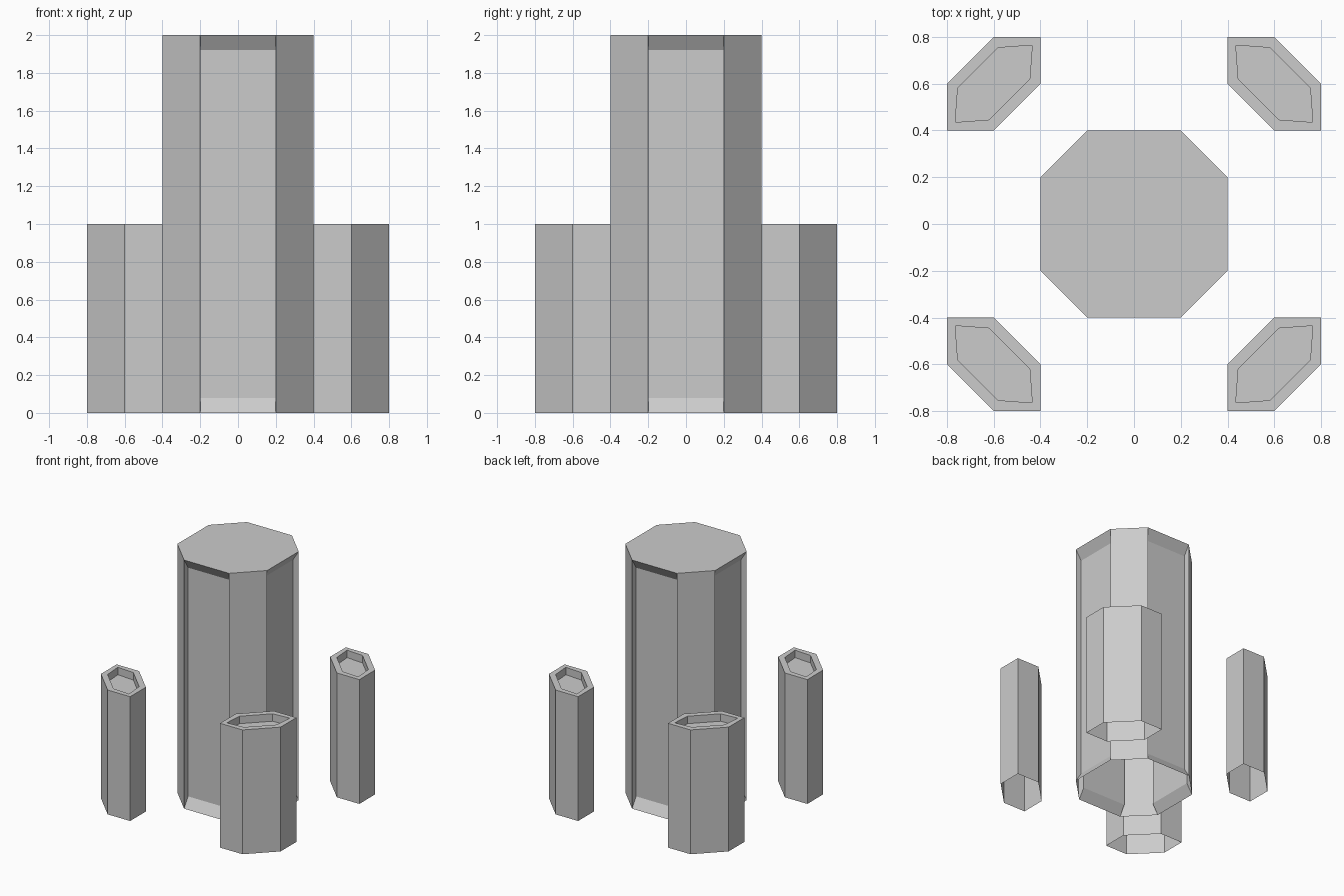
import bpy, bmesh
from mathutils import Vector

if "Cube" in bpy.data.objects:
    bpy.data.objects.remove(bpy.data.objects["Cube"])


def prism(outline, height):
    """Open-bottomed prism; returns bmesh, side faces and top face."""
    bm = bmesh.new()
    low = [bm.verts.new((x, y, 0)) for x, y in outline]
    high = [bm.verts.new((x, y, height)) for x, y in outline]
    n = len(outline)
    sides = [bm.faces.new((low[i], low[(i + 1) % n], high[(i + 1) % n], high[i]))
             for i in range(n)]
    top = bm.faces.new(high)
    bm.normal_update()
    return bm, sides, top


def finish(bm, name):
    mesh = bpy.data.meshes.new(name)
    bm.to_mesh(mesh)
    bm.free()
    obj = bpy.data.objects.new(name, mesh)
    bpy.context.collection.objects.link(obj)


# Central octagonal column with four recessed panels, sloped at both ends
octagon = [(.4, -.2), (.4, .2), (.2, .4), (-.2, .4),
           (-.4, .2), (-.4, -.2), (-.2, -.4), (.2, -.4)]
bm, sides, top = prism(octagon, 2)
for face in sides[::2]:
    normal = face.normal.copy()
    bmesh.ops.inset_individual(bm, faces=[face], thickness=0.002)
    for v in face.verts:
        v.co -= normal * 0.05
        v.co.z = 0.08 if v.co.z < 1 else 1.92
finish(bm, "column")

# Four hexagonal corner posts, each with a sunken top
hexagon = [(.4, .6), (.6, .4), (.8, .4), (.8, .6), (.6, .8), (.4, .8)]
for sx in (1, -1):
    for sy in (1, -1):
        outline = [(x * sx, y * sy) for x, y in hexagon]
        if sx * sy < 0:
            outline.reverse()
        bm, sides, top = prism(outline, 1)
        bmesh.ops.inset_individual(bm, faces=[top], thickness=0.05)
        # A second zero-width inset gives the upright walls of the hollow
        bmesh.ops.inset_individual(bm, faces=[top], thickness=0.0)
        bmesh.ops.translate(bm, verts=top.verts[:], vec=Vector((0, 0, -0.06)))
        finish(bm, f"{'back' if sy > 0 else 'front'}_{'right' if sx > 0 else 'left'}_post")
